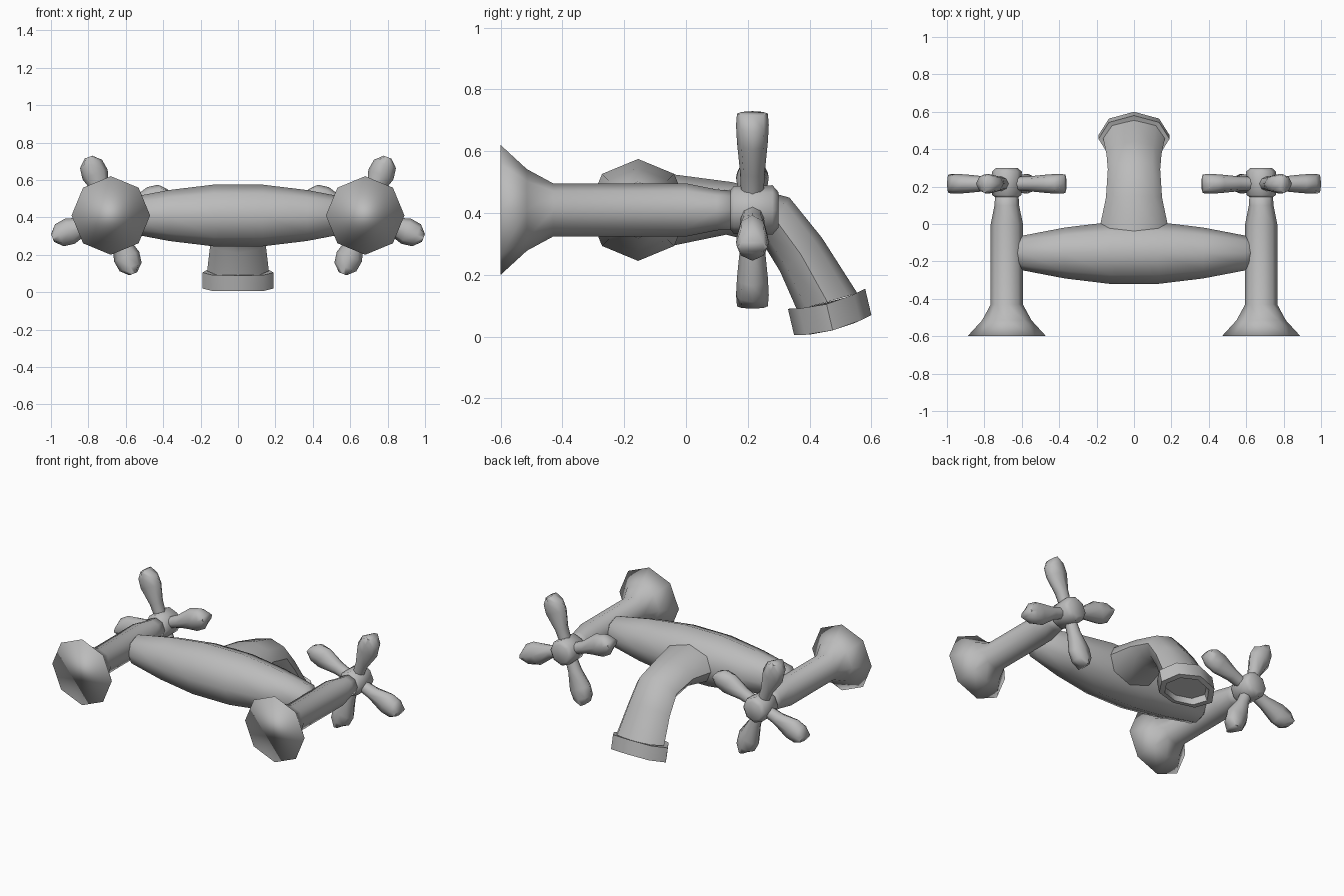
import bpy, bmesh, math
from mathutils import Vector

if "Cube" in bpy.data.objects:
    bpy.data.objects.remove(bpy.data.objects["Cube"])

SIDES = 8
ANG = [2 * math.pi * i / SIDES for i in range(SIDES)]
metal = bpy.data.materials.new("grey metal")
metal.diffuse_color = (0.5, 0.5, 0.5, 1)
metal.use_nodes = True
metal.node_tree.nodes["Principled BSDF"].inputs["Base Color"].default_value = metal.diffuse_color


def loft(bm, rings):
    """Skin a list of point rings and close both ends."""
    vs = [[bm.verts.new(p) for p in ring] for ring in rings]
    for a, b in zip(vs, vs[1:]):
        for i in range(SIDES):
            j = (i + 1) % SIDES
            bm.faces.new((a[i], a[j], b[j], b[i]))
    bm.faces.new(vs[0])
    bm.faces.new(vs[-1])


def ellipse(c, u, v):
    c, u, v = Vector(c), Vector(u), Vector(v)
    return [c + u * math.cos(a) + v * math.sin(a) for a in ANG]


def finish(bm, name, angle):
    bmesh.ops.recalc_face_normals(bm, faces=bm.faces)
    me = bpy.data.meshes.new(name)
    bm.to_mesh(me)
    bm.free()
    me.materials.append(metal)
    ob = bpy.data.objects.new(name, me)
    bpy.context.collection.objects.link(ob)
    bpy.ops.object.select_all(action='DESELECT')
    ob.select_set(True)
    bpy.context.view_layer.objects.active = ob
    if angle:
        bpy.ops.object.shade_smooth_by_angle(angle=math.radians(angle))
    else:
        bpy.ops.object.shade_smooth()


def turned_y(bm, x, z, profile):
    loft(bm, [ellipse((x, y, z), (r, 0, 0), (0, 0, r)) for y, r in profile])


ZC = 0.41   # height of the main axes
XP = 0.68   # pipe distance from centre

for side, label in ((-1, "left"), (1, "right")):
    # Inlet pipe with flared wall flange
    bm = bmesh.new()
    turned_y(bm, side * XP, ZC, [(-0.6, 0.21), (-0.515, 0.132), (-0.43, 0.086),
                                 (0, 0.086), (0.1, 0.066), (0.16, 0.062)])
    finish(bm, label + "_inlet_pipe", None)

    # Handle hub
    bm = bmesh.new()
    turned_y(bm, side * XP, ZC, [(0.138, 0.055), (0.155, 0.078), (0.28, 0.08), (0.299, 0.058)])
    finish(bm, label + "_handle_hub", 60)

    # Four flared handle arms: distance, half width, half depth
    bm = bmesh.new()
    for k in range(4):
        a = math.radians(90 - side * 21 + 90 * k)
        d = Vector((math.cos(a), 0, math.sin(a)))
        t = Vector((-math.sin(a), 0, math.cos(a)))
        hub = Vector((side * XP, 0.215, ZC))
        loft(bm, [ellipse(hub + d * r, t * w, (0, h, 0)) for r, w, h in
                  ((0.04, 0.034, 0.036), (0.13, 0.04, 0.04), (0.235, 0.072, 0.05),
                   (0.295, 0.063, 0.053), (0.334, 0.022, 0.05))])
    finish(bm, label + "_handle_arms", 60)

# Spindle-shaped cross body
bm = bmesh.new()
loft(bm, [ellipse((x, -0.155, ZC), (0, r, 0), (0, 0, r)) for x, r in
          ((-0.67, 0.005), (-0.6, 0.092), (-0.37, 0.136), (-0.13, 0.165),
           (0.13, 0.165), (0.37, 0.136), (0.6, 0.092), (0.67, 0.005))])
finish(bm, "cross_body", 60)

# Spout: top (y, z), bottom (y, z), half width
bm = bmesh.new()
rings = []
for ty, tz, by, bz, w in ((-0.155, 0.525, -0.155, 0.295, 0.19), (-0.04, 0.525, -0.04, 0.295, 0.188),
                          (0.15, 0.5, 0.13, 0.33, 0.15), (0.335, 0.45, 0.25, 0.3, 0.14),
                          (0.44, 0.32, 0.305, 0.21, 0.147), (0.555, 0.14, 0.36, 0.085, 0.165)):
    rings.append(ellipse((0, (ty + by) / 2, (tz + bz) / 2), (w, 0, 0),
                         (0, (ty - by) / 2, (tz - bz) / 2)))
loft(bm, rings)
finish(bm, "spout", 60)


# Saddle-curved cuff with recessed outlet: scale, offset back along the cuff
def cuff_ring(scale, up):
    pts = []
    for a in ANG:
        s = math.sin(a) * scale
        pts.append((0.19 * scale * math.cos(a), 0.475 + 0.125 * s - 0.02 * up,
                    0.02 + 0.0325 * s + 0.0175 * s * s + 0.085 * up))
    return pts


bm = bmesh.new()
loft(bm, [cuff_ring(s, u) for s, u in
          ((0.8, 1.0), (1, 1), (1, 0), (0.8, 0), (0.76, 0.5))])
finish(bm, "spout_cuff", 50)
